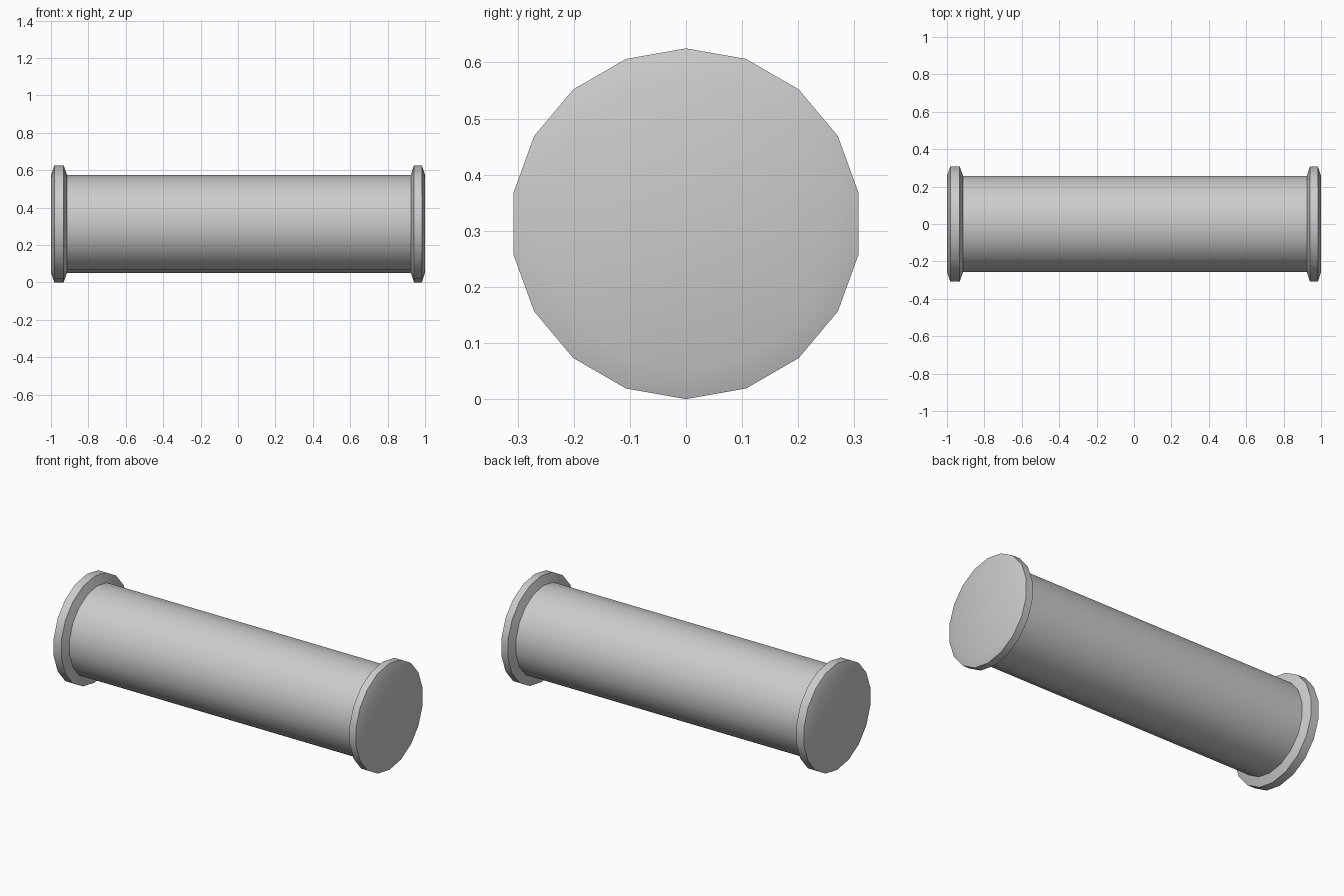
import bpy, bmesh
from math import sin, cos, pi, radians

if "Cube" in bpy.data.objects:
    bpy.data.objects.remove(bpy.data.objects["Cube"])

SIDES = 18
R_BODY, R_RIM, Z_AXIS = 0.2615, 0.3125, 0.3125

# Profile along x: (position, radius) through both bevelled end rims
profile = [
    (-1.0, R_BODY), (-0.982, R_RIM), (-0.932, R_RIM), (-0.914, R_BODY),
    (0.924, R_BODY), (0.941, R_RIM), (0.983, R_RIM), (1.0, R_BODY),
]


def lathe_x(name, points):
    bm = bmesh.new()
    rings = []
    for x, r in points:
        rings.append([bm.verts.new((x, r * sin(2 * pi * i / SIDES),
                                    Z_AXIS + r * cos(2 * pi * i / SIDES)))
                      for i in range(SIDES)])
    for a, b in zip(rings, rings[1:]):
        for i in range(SIDES):
            j = (i + 1) % SIDES
            bm.faces.new((a[i], a[j], b[j], b[i]))
    # flat end caps
    bm.faces.new(rings[0])
    bm.faces.new(rings[-1])
    bmesh.ops.recalc_face_normals(bm, faces=bm.faces)
    mesh = bpy.data.meshes.new(name)
    bm.to_mesh(mesh)
    bm.free()
    obj = bpy.data.objects.new(name, mesh)
    bpy.context.collection.objects.link(obj)
    return obj


# Tube with a raised rim at each end
tube = lathe_x("flanged_tube", profile)
bpy.context.view_layer.objects.active = tube
tube.select_set(True)
bpy.ops.object.shade_smooth_by_angle(angle=radians(30))
